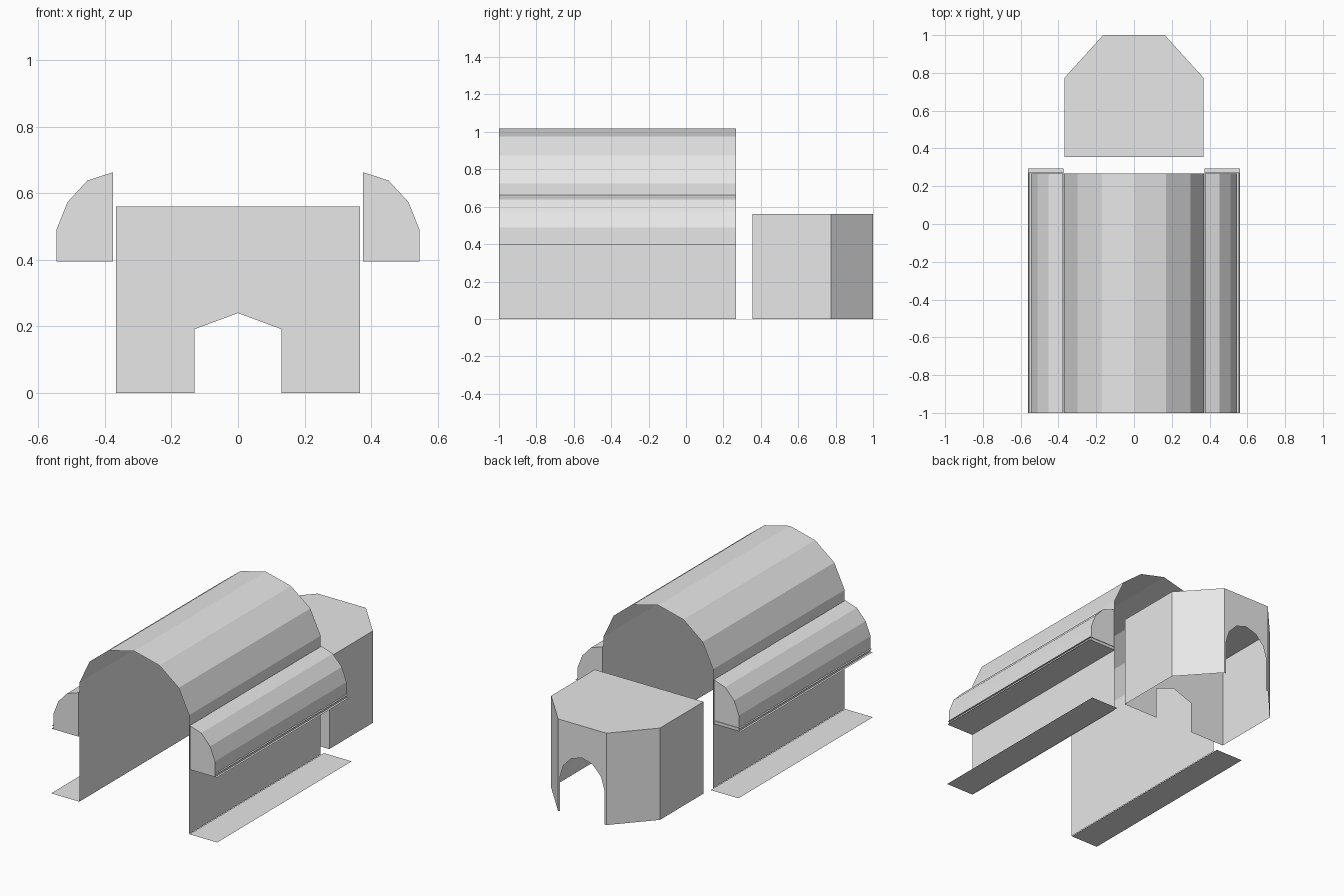
import bpy

if "Cube" in bpy.data.objects:
    bpy.data.objects.remove(bpy.data.objects["Cube"])

mat = bpy.data.materials.new("light_grey")
mat.diffuse_color = (0.8, 0.8, 0.8, 1)
mat.use_nodes = True
mat.node_tree.nodes["Principled BSDF"].inputs["Base Color"].default_value = mat.diffuse_color

NAVE_FRONT, NAVE_BACK = -1.0, 0.268


def add_mesh(name, verts, faces):
    me = bpy.data.meshes.new(name)
    me.from_pydata(verts, [], faces)
    me.materials.append(mat)
    me.update()
    ob = bpy.data.objects.new(name, me)
    bpy.context.collection.objects.link(ob)
    return ob


def mirror_x(ob):
    ob.modifiers.new("mirror", 'MIRROR').use_axis[0] = True


def sheet(name, profile, y0=NAVE_FRONT, y1=NAVE_BACK, closed=False):
    """Sweep an xz profile along y; a closed profile also gets end caps."""
    n = len(profile)
    verts = [(x, y, z) for y in (y0, y1) for x, z in profile]
    faces = [(i, (i + 1) % n, (i + 1) % n + n, i + n)
             for i in range(n if closed else n - 1)]
    if closed:
        faces += [tuple(reversed(range(n))), tuple(range(n, 2 * n))]
    return add_mesh(name, verts, faces)


# Barrel vault over the nave, one sheet
arch = [(0.37, 0.725), (0.30, 0.873), (0.17, 0.975)]
sheet("vault_roof", arch + [(0, 1.017)] + [(-x, z) for x, z in reversed(arch)])

# Nave side walls
mirror_x(sheet("nave_wall", [(0.37, 0), (0.37, 0.395), (0.37, 0.725)]))

# Half-vaulted side aisle blocks
mirror_x(sheet("side_aisle", [(0.375, 0.395), (0.545, 0.395), (0.545, 0.49),
                              (0.512, 0.573), (0.452, 0.638), (0.375, 0.663)],
               closed=True))

# Thin ledges below the aisles, and floor strips on the ground
for name, x1, z, y1 in (("lower_ledge", 0.558, 0.395, 0.272),
                        ("upper_ledge", 0.556, 0.415, 0.272),
                        ("floor_strip", 0.56, 0.0, 0.295)):
    mirror_x(sheet(name, [(0.373, z), (x1, z)], y1=y1))

# Apse: hollow shell with chamfered rear corners, open underneath
H = 0.56
plan = [(0.367, 0.355), (0.367, 0.775), (0.163, 1), (-0.163, 1),
        (-0.367, 0.775), (-0.367, 0.355)]
verts = [(x, y, z) for z in (0, H) for x, y in plan]
faces = [(i, i + 1, i + 7, i + 6) for i in (0, 1, 3, 4)] + [tuple(range(6, 12))]
add_mesh("apse_shell", verts, faces)


def pierced_wall(name, half, y, opening, facing):
    """Wall at depth y with an opening cut from the ground (right-half points)."""
    full = opening + [(-x, z) for x, z in reversed(opening[:-1])]
    outline = [(half, 0), (half, H), (-half, H), (-half, 0)] + full[::-1]
    loop = tuple(range(len(outline)))
    # outline runs counter-clockwise seen from the front
    add_mesh(name, [(x, y, z) for x, z in outline],
             [loop if facing < 0 else loop[::-1]])


pierced_wall("apse_front_wall", 0.367, 0.355,
             [(0.13, 0), (0.13, 0.192), (0, 0.24)], -1)
pierced_wall("apse_back_wall", 0.163, 1.0,
             [(0.15, 0), (0.15, 0.21), (0.127, 0.285), (0.072, 0.343), (0, 0.365)], 1)
